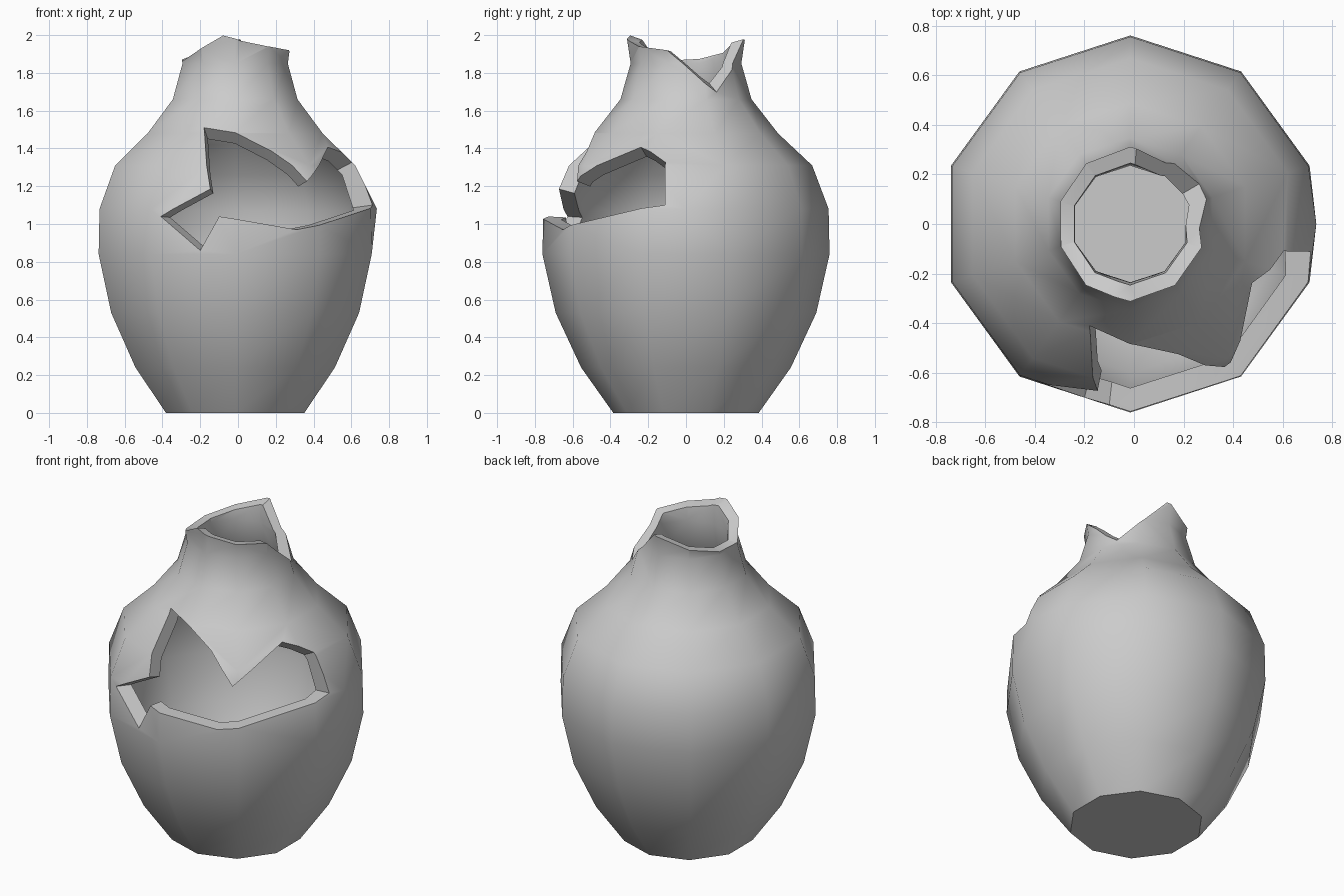
import bpy
import bmesh
from math import cos, sin, pi, radians
from mathutils import Vector

SIDES = 10
AXIS_X = -0.015

default_cube = bpy.data.objects.get("Cube")
if default_cube:
    bpy.data.objects.remove(default_cube, do_unlink=True)

# One plain fired clay colour
clay = bpy.data.materials.new("pale_grey_clay")
clay.use_nodes = True
colour = (0.6, 0.6, 0.6, 1.0)
clay.diffuse_color = colour
clay.node_tree.nodes["Principled BSDF"].inputs["Base Color"].default_value = colour


def add_object(name, bm):
    bmesh.ops.recalc_face_normals(bm, faces=bm.faces[:])
    mesh = bpy.data.meshes.new(name)
    bm.to_mesh(mesh)
    bm.free()
    mesh.materials.append(clay)
    obj = bpy.data.objects.new(name, mesh)
    bpy.context.collection.objects.link(obj)
    return obj


def lathe(profile):
    """Turn a (radius, height) profile about the vase axis and cap both ends."""
    bm = bmesh.new()
    rings = []
    for radius, z in profile:
        angles = [pi / 2 + 2 * pi * i / SIDES for i in range(SIDES)]
        rings.append([bm.verts.new((AXIS_X + radius * cos(a), radius * sin(a), z))
                      for a in angles])
    for low, high in zip(rings, rings[1:]):
        for i in range(SIDES):
            j = (i + 1) % SIDES
            bm.faces.new((low[i], low[j], high[j], high[i]))
    bm.faces.new(rings[0])
    bm.faces.new(rings[-1])
    return bm


def break_cutter(name, apex, outline, sweep):
    """Cone from the apex through the outline, swept on past the wall."""
    bm = bmesh.new()
    apex, sweep = Vector(apex), Vector(sweep)
    ring = [apex + (Vector(p) - apex) * 2 for p in outline]
    near = [bm.verts.new(p) for p in ring]
    far = [bm.verts.new(p + sweep) for p in ring]
    tip = bm.verts.new(apex)
    for i in range(len(ring)):
        j = (i + 1) % len(ring)
        bm.faces.new((tip, near[i], near[j]))
        bm.faces.new((near[i], far[i], far[j], near[j]))
    cap = bm.faces.new(far)
    bm.normal_update()
    bmesh.ops.triangulate(bm, faces=[cap])
    cutter = add_object(name, bm)
    cutter.hide_render = True
    return cutter


# Vase wall: outer profile upwards, then inner profile down to the floor
outer = [(0.385, 0), (0.555, 0.24), (0.69, 0.53), (0.76, 0.84), (0.755, 1.08),
         (0.668, 1.31), (0.487, 1.48), (0.347, 1.66), (0.293, 1.85), (0.33, 2.1)]
inner = [(0.26, 2.1), (0.235, 1.85), (0.275, 1.64), (0.43, 1.42), (0.595, 1.26),
         (0.66, 1.07), (0.665, 0.84), (0.6, 0.55), (0.47, 0.27), (0.33, 0.08)]
bm = lathe(outer + inner)

# Slight bulge on the left side of the belly
bulge = Vector((0.7, 0, 1.08))
edge = min(bm.edges, key=lambda e: ((e.verts[0].co + e.verts[1].co) / 2 - bulge).length)
split = bmesh.ops.subdivide_edges(bm, edges=[edge], cuts=1)
for vert in split["geom_inner"]:
    if isinstance(vert, bmesh.types.BMVert):
        vert.co.x = 0.735
bmesh.ops.triangulate(bm, faces=[f for f in bm.faces if len(f.verts) == 5])
vase = add_object("broken_vase", bm)

# Jagged hole in the front of the belly
hole = [(-0.41, -0.63, 1.04), (-0.2, -0.7, 0.86), (-0.1, -0.73, 1.04),
        (0.31, -0.65, 0.97), (0.71, -0.11, 1.1), (0.61, -0.11, 1.33),
        (0.48, -0.24, 1.41), (0.38, -0.6, 1.235), (0.18, -0.53, 1.39),
        (0, -0.49, 1.48), (-0.18, -0.41, 1.51), (-0.15, -0.69, 1.19)]
# Uneven broken mouth
mouth = [(-0.08, -0.3, 2), (0.01, -0.3, 1.97), (0.16, -0.25, 1.94),
         (0.27, -0.1, 1.92), (0.26, 0.16, 1.7), (0.01, 0.31, 1.98),
         (-0.2, 0.25, 1.91), (-0.3, 0.09, 1.87), (-0.3, -0.09, 1.86),
         (-0.2, -0.25, 1.93)]
cutters = [
    break_cutter("hole_cutter", (AXIS_X, 0, 1), hole, (0.6, -1, 0.1)),
    break_cutter("mouth_cutter", (AXIS_X, 0, 1.89), mouth, (0, 0, 1)),
]

bpy.ops.object.select_all(action="DESELECT")
vase.select_set(True)
bpy.context.view_layer.objects.active = vase
for cutter in cutters:
    cut = vase.modifiers.new(cutter.name, "BOOLEAN")
    cut.operation = "DIFFERENCE"
    cut.solver = "EXACT"
    cut.object = cutter
    bpy.ops.object.modifier_apply(modifier=cut.name)
    bpy.data.objects.remove(cutter, do_unlink=True)

# Soft clay body with crisp broken edges
bpy.ops.object.shade_smooth_by_angle(angle=radians(45))
